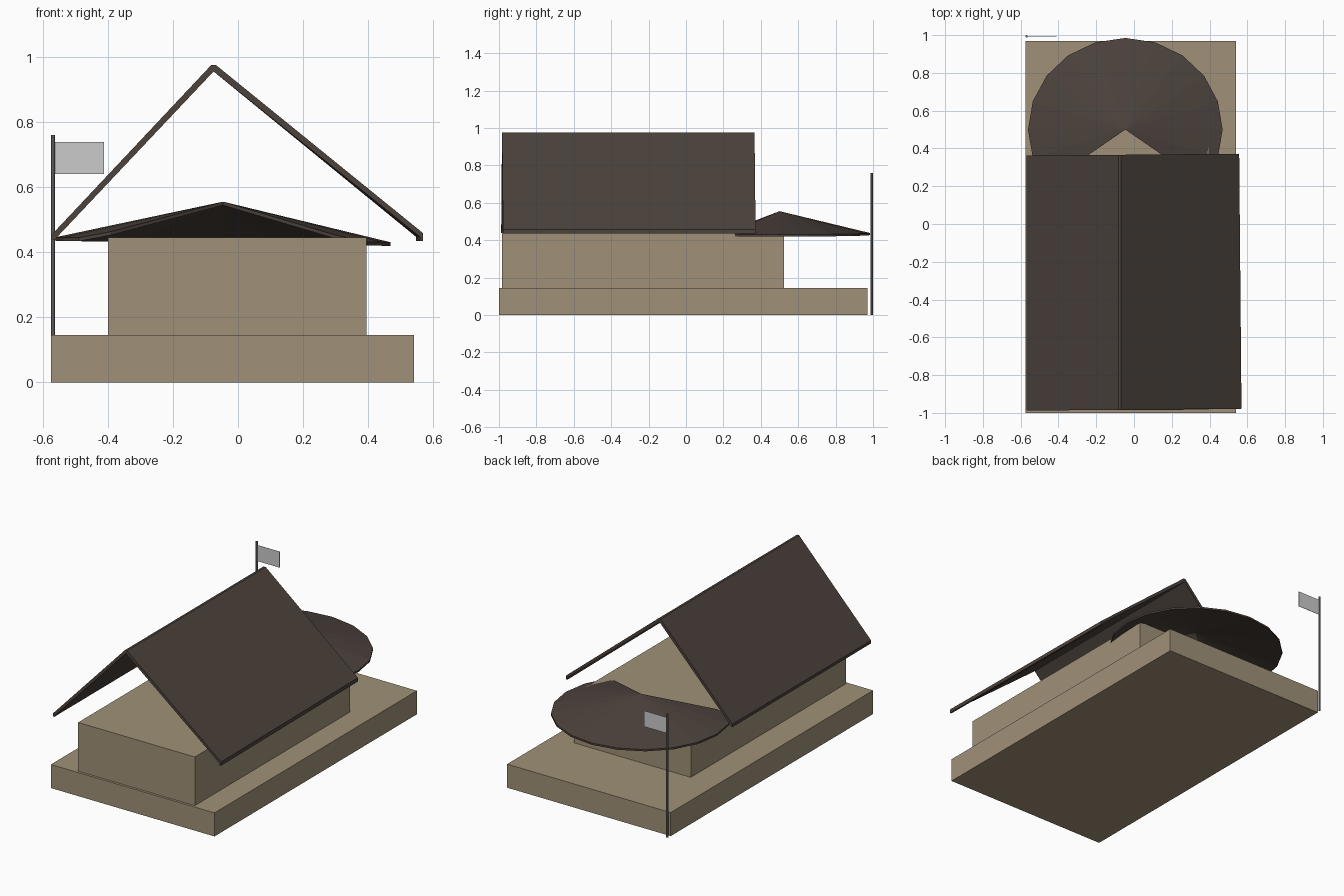
import bpy, bmesh, math

if "Cube" in bpy.data.objects:
    bpy.data.objects.remove(bpy.data.objects["Cube"])


def material(name, srgb):
    m = bpy.data.materials.new(name)
    lin = [(c / 255 / 12.92) if c < 11 else ((c / 255 + 0.055) / 1.055) ** 2.4 for c in srgb]
    m.diffuse_color = (*lin, 1)
    m.use_nodes = True
    m.node_tree.nodes["Principled BSDF"].inputs["Base Color"].default_value = m.diffuse_color
    return m


TAN = material("tan plaster", (160, 145, 120))
BROWN = material("dark brown roof", (76, 66, 60))
STEEL = material("pole grey", (118, 120, 115))
CLOTH = material("flag light grey", (203, 203, 203))


def make(name, bm, mat):
    bmesh.ops.recalc_face_normals(bm, faces=bm.faces)
    me = bpy.data.meshes.new(name)
    bm.to_mesh(me)
    bm.free()
    me.materials.append(mat)
    ob = bpy.data.objects.new(name, me)
    bpy.context.collection.objects.link(ob)
    return ob


def box(name, lo, hi, mat):
    bm = bmesh.new()
    bmesh.ops.create_cube(bm, size=1)
    for v in bm.verts:
        v.co = [(a + b) / 2 + c * (b - a) for a, b, c in zip(lo, hi, v.co)]
    return make(name, bm, mat)


# Plinth and house block
box("plinth", (-0.575, -1.0, 0), (0.54, 0.97, 0.145), TAN)
box("house_body", (-0.4, -0.985, 0.145), (0.395, 0.525, 0.445), TAN)

# Uneven gable roof: thin profile with small eave lips, open at both ends
profile = [(-0.57, 0.438), (-0.57, 0.456), (-0.082, 0.975), (-0.068, 0.975),
           (0.563, 0.458), (0.563, 0.435), (0.553, 0.435), (0.553, 0.447),
           (-0.075, 0.955), (-0.555, 0.447), (-0.56, 0.438)]
bm = bmesh.new()
rings = []
for y, skew in ((-0.983, 0.006), (0.367, -0.006)):
    # right eave is slightly skewed in plan
    rings.append([bm.verts.new((x + (skew if x > 0 else 0), y + 0.005 * x / 0.57, z))
                  for x, z in profile])
n = len(profile)
bm.faces.new(rings[0])
bm.faces.new(rings[1])
for i in range(n):
    j = (i + 1) % n
    bm.faces.new((rings[0][i], rings[0][j], rings[1][j], rings[1][i]))
make("gable_roof", bm, BROWN)

# Round back roof: 20-sided shallow cone shell, open toward the house
rim = [(0.345, -0.238), (0.442, -0.238)]
rim += [(0.515 * math.cos(math.radians(a)), 0.485 * math.sin(math.radians(a)))
        for a in range(-18, 199, 18)]
rim += [(-0.442, -0.238), (-0.345, -0.238)]
CX, CY = -0.046, 0.5


def cone_height(i, x, y):
    # the two inner points lie on the straight cut edges, higher than the rim
    f = 0.17 if i in (0, len(rim) - 1) else 0.0
    return 0.438 + 0.117 * f - 0.015 * x


bm = bmesh.new()
shells = []
for drop in (0.0, 0.011):
    apex = bm.verts.new((CX, CY, 0.555 - drop))
    ring = [bm.verts.new((CX + x, CY + y, cone_height(i, x, y) - drop))
            for i, (x, y) in enumerate(rim)]
    loop = [apex] + ring
    for a, b in zip(ring, ring[1:]):
        bm.faces.new((apex, a, b))
    shells.append(loop)
top, low = shells
for i in range(len(top)):
    j = (i + 1) % len(top)
    bm.faces.new((top[i], top[j], low[j], low[i]))
make("round_back_roof", bm, BROWN)

# Flagpole and flag at the back left corner
bm = bmesh.new()
bmesh.ops.create_cone(bm, cap_ends=True, segments=8, radius1=0.0065, radius2=0.0065, depth=0.76)
bmesh.ops.translate(bm, verts=bm.verts, vec=(-0.5685, 0.9935, 0.38))
make("flagpole", bm, STEEL)
box("flag", (-0.564, 0.9925, 0.64), (-0.411, 0.9945, 0.738), CLOTH)
